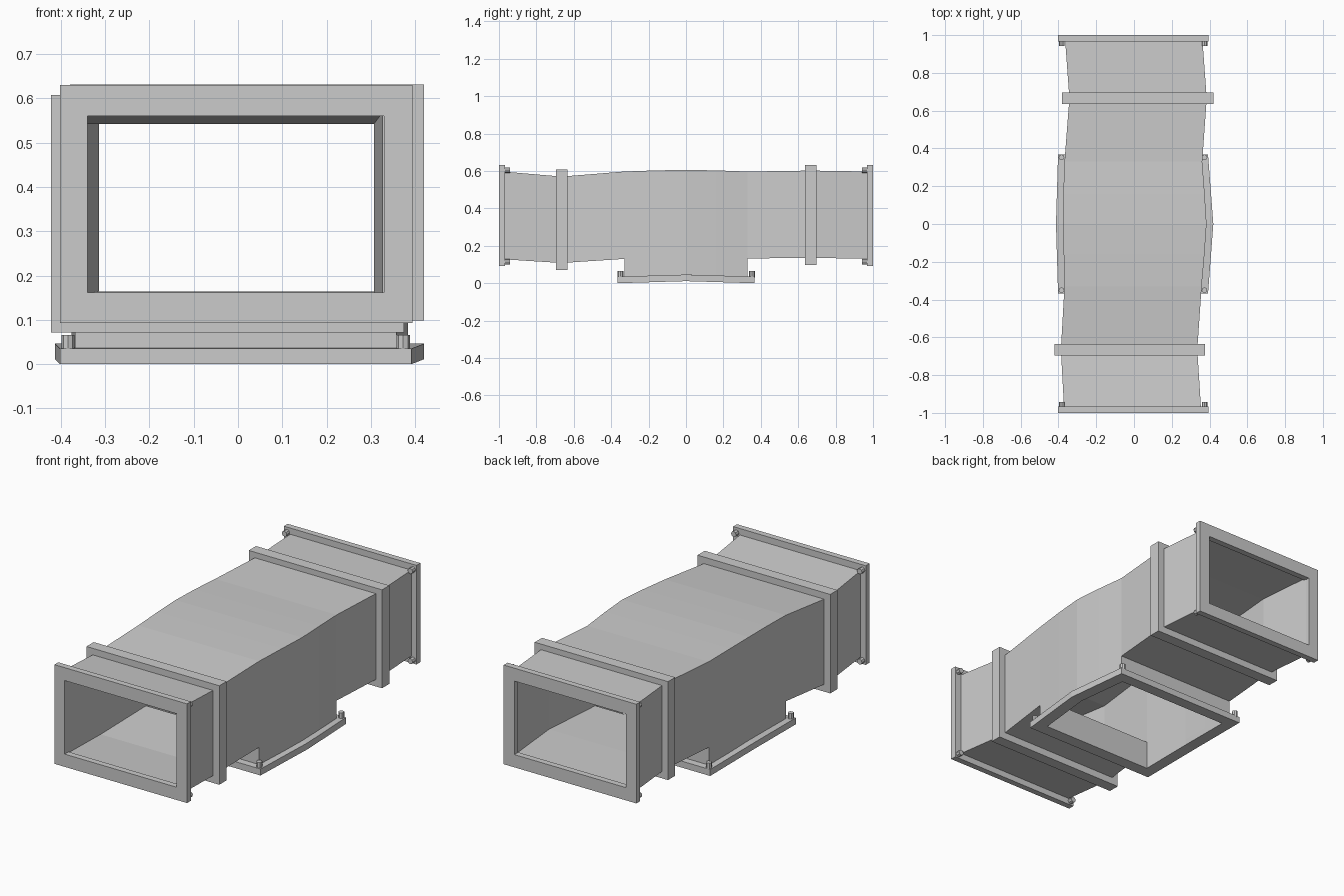
import bpy, bmesh
from mathutils import Vector

if "Cube" in bpy.data.objects:
    bpy.data.objects.remove(bpy.data.objects["Cube"])

T = 0.028  # sheet thickness


def finish(name, bm):
    bmesh.ops.remove_doubles(bm, verts=bm.verts, dist=1e-5)
    bmesh.ops.recalc_face_normals(bm, faces=bm.faces)
    me = bpy.data.meshes.new(name)
    bm.to_mesh(me)
    bm.free()
    ob = bpy.data.objects.new(name, me)
    bpy.context.collection.objects.link(ob)
    return ob


def frame(name, outer, inner, depth):
    """Ring between two matching loops, thickened along depth."""
    bm = bmesh.new()
    d = Vector(depth)
    loops = [[bm.verts.new(Vector(p) + o) for p in lp]
             for lp, o in ((outer, d * 0), (outer, d), (inner, d), (inner, d * 0))]
    n = len(outer)
    for a, b in zip(loops, loops[1:] + loops[:1]):
        for i in range(n):
            j = (i + 1) % n
            bm.faces.new((a[i], a[j], b[j], b[i]))
    return finish(name, bm)


def rect(y, x0, x1, z0, z1):
    return [(x0, y, z0), (x1, y, z0), (x1, y, z1), (x0, y, z1)]


def bolt(name, loc, axis):
    bm = bmesh.new()
    bmesh.ops.create_cone(bm, cap_ends=True, segments=8, radius1=0.015, radius2=0.015, depth=0.036)
    ob = finish(name, bm)
    ob.rotation_euler = Vector(axis).to_track_quat('Z', 'Y').to_euler()
    ob.location = loc


# Duct stations: y, left, right, bottom, top, open towards the next station
B = 0.33
stations = [
    (-0.98, -0.37, 0.355, 0.128, 0.597, False),
    (-0.665, -0.387, 0.335, 0.108, 0.570, False),
    (-B, -0.368, 0.358, 0.130, 0.597, False),
    (-B, -0.368, 0.358, 0.020, 0.597, True),
    (-0.16, -0.372, 0.373, 0.026, 0.603, True),
    (0.0, -0.376, 0.384, 0.030, 0.606, True),
    (0.16, -0.374, 0.374, 0.026, 0.603, True),
    (B, -0.368, 0.361, 0.020, 0.597, False),
    (B, -0.368, 0.361, 0.132, 0.597, False),
    (0.665, -0.342, 0.385, 0.136, 0.602, False),
    (0.98, -0.365, 0.362, 0.130, 0.597, False)]


def duct_skin(bm, t):
    rings = []
    for y, x0, x1, z0, z1, _ in stations:
        if abs(y) == B:
            y += t if y < 0 else -t
        low = z0 if z0 < 0.05 else z0 + t
        rings.append([bm.verts.new(p) for p in rect(y, x0 + t, x1 - t, low, z1 - t)])
    for s, nxt, a, b in zip(stations, stations[1:], rings, rings[1:]):
        for i in range(4):
            j = (i + 1) % 4
            if i == 0 and s[5]:
                continue            # mouth of the branch
            if i > 0 and s[0] == nxt[0]:
                continue            # only the branch end wall exists here
            bm.faces.new((a[i], a[j], b[j], b[i]))


# Main duct with downward branch: outer and inner skin
bm = bmesh.new()
duct_skin(bm, 0)
bmesh.ops.recalc_face_normals(bm, faces=bm.faces)
outer_faces = list(bm.faces)
duct_skin(bm, T)
inner_faces = [f for f in bm.faces if f not in set(outer_faces)]
bmesh.ops.recalc_face_normals(bm, faces=inner_faces)
bmesh.ops.reverse_faces(bm, faces=inner_faces)
me = bpy.data.meshes.new("duct_body")
bm.to_mesh(me)
bm.free()
bpy.context.collection.objects.link(bpy.data.objects.new("duct_body", me))

# End flanges with corner bolts
for tag, y, s in (("front", -1.0, 1), ("back", 1.0, -1)):
    frame(tag + "_flange", rect(y, -0.402, 0.394, 0.093, 0.631),
          rect(y, -0.34, 0.33, 0.162, 0.561), (0, 0.033 * s, 0))
    for x in (-0.382, 0.374):
        for z in (0.114, 0.604):
            bolt(tag + "_bolt", (x, y + 0.04 * s, z), (0, 1, 0))

# Reinforcing collars
frame("front_collar", rect(-0.696, -0.422, 0.375, 0.071, 0.608),
      rect(-0.696, -0.375, 0.323, 0.12, 0.56), (0, 0.062, 0))
frame("back_collar", rect(0.635, -0.38, 0.42, 0.098, 0.632),
      rect(0.635, -0.33, 0.373, 0.147, 0.59), (0, 0.062, 0))

# Branch flange, slightly bowed in the middle
L, M = 0.367, 0.302
frame("branch_flange",
      [(-0.402, -L, 0), (0.392, -L, 0), (0.42, 0, 0.011),
       (0.392, L, 0), (-0.402, L, 0), (-0.413, 0, 0.011)],
      [(-0.34, -M, 0.002), (0.331, -M, 0.002), (0.355, 0, 0.011),
       (0.331, M, 0.002), (-0.34, M, 0.002), (-0.348, 0, 0.011)], (0, 0, 0.035))
for x in (-0.384, 0.373):
    for y in (-0.35, 0.353):
        bolt("branch_bolt", (x, y, 0.048), (0, 0, 1))
